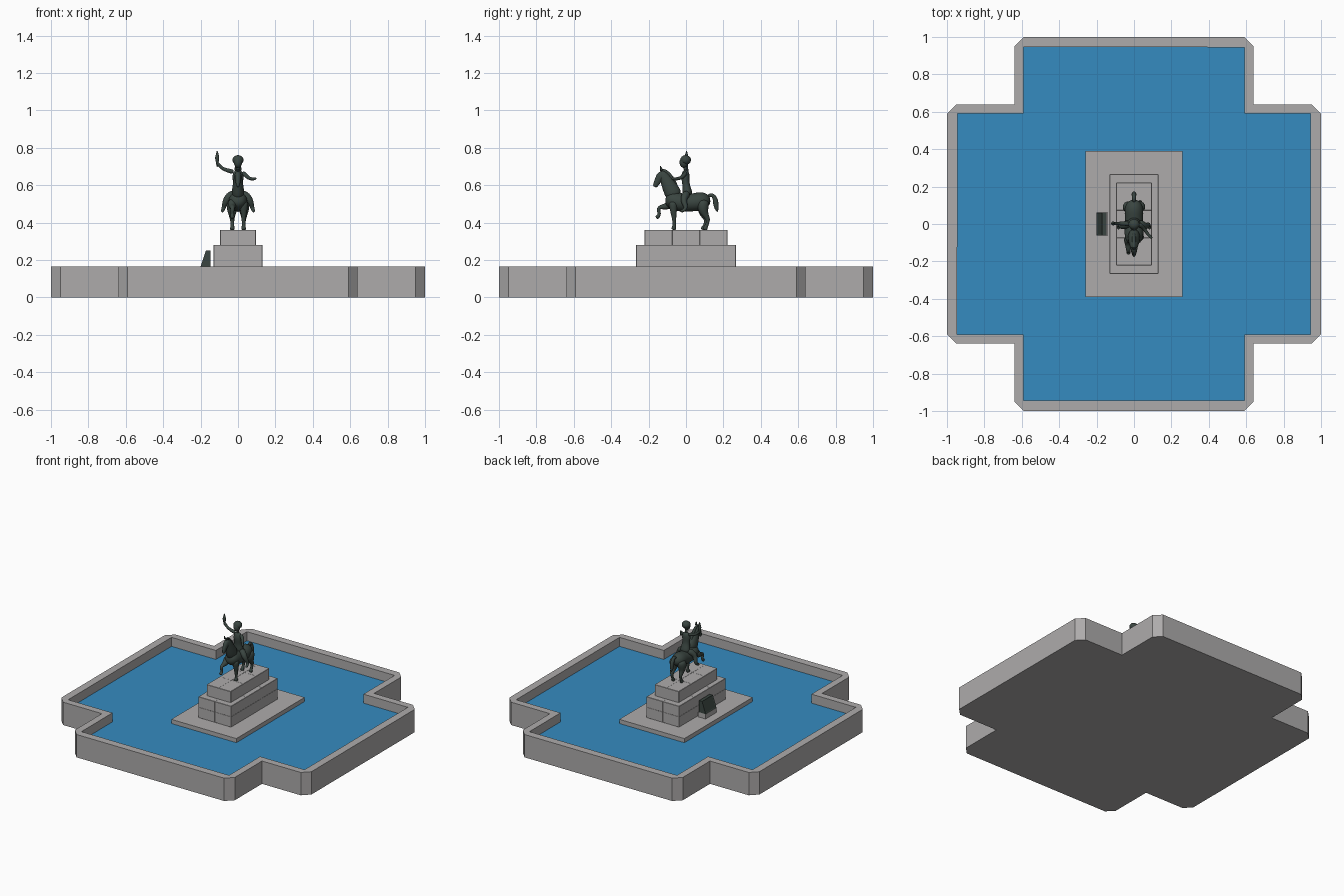
import bpy, bmesh
from mathutils import Vector, Matrix
from math import cos, sin, tau

if "Cube" in bpy.data.objects:
    bpy.data.objects.remove(bpy.data.objects["Cube"])


def material(name, rgb):
    m = bpy.data.materials.new(name)
    m.use_nodes = True
    m.diffuse_color = (*rgb, 1)
    m.node_tree.nodes["Principled BSDF"].inputs["Base Color"].default_value = (*rgb, 1)
    return m


STONE = material("pale_stone", (0.42, 0.41, 0.41))
WATER = material("pool_blue", (0.036, 0.26, 0.53))
BRONZE = material("dark_bronze", (0.042, 0.06, 0.052))


def finish(bm, name, mat, smooth=0):
    bmesh.ops.recalc_face_normals(bm, faces=bm.faces)
    mesh = bpy.data.meshes.new(name)
    bm.to_mesh(mesh)
    bm.free()
    ob = bpy.data.objects.new(name, mesh)
    bpy.context.collection.objects.link(ob)
    mesh.materials.append(mat)
    if smooth:
        mesh.polygons.foreach_set("use_smooth", [True] * len(mesh.polygons))
        sub = ob.modifiers.new("rounding", "SUBSURF")
        sub.levels = sub.render_levels = smooth
    return ob


def box(name, half_x, half_y, z0, z1, mat, centre_x=0, cuts=None):
    """Solid box; cuts is (columns, courses) of shallow masonry joints."""
    bm = bmesh.new()
    bmesh.ops.create_cube(bm, size=1)
    for v in bm.verts:
        v.co = (centre_x + v.co.x * 2 * half_x, v.co.y * 2 * half_y, z0 + (v.co.z + 0.5) * (z1 - z0))
    if cuts:
        cols, rows = cuts
        planes = [((0, half_y * (2 * i / cols - 1), 0), (0, 1, 0)) for i in range(1, cols)]
        planes += [((0, 0, z0 + (z1 - z0) * i / rows), (0, 0, 1)) for i in range(1, rows)]
        planes.append(((0, 0, 0), (1, 0, 0)))
        for co, no in planes:
            bmesh.ops.bisect_plane(bm, geom=bm.verts[:] + bm.edges[:] + bm.faces[:], plane_co=co, plane_no=no)
        bmesh.ops.recalc_face_normals(bm, faces=bm.faces)
        bmesh.ops.inset_individual(bm, faces=bm.faces[:], thickness=0.001, depth=0.001)
    return finish(bm, name, mat)


def loft(name, path, wide=1.0, sides=8, level=2):
    """Rounded tube through (x, y, z, radius) points; wide scales the first axis."""
    pts = [Vector(p[:3]) for p in path]
    span = pts[-1] - pts[0]
    ref = Vector((0, 1, 0)) if abs(span.x) > 0.75 * span.length else Vector((1, 0, 0))
    bm = bmesh.new()
    rings = []
    for i, p in enumerate(pts):
        t = (pts[min(i + 1, len(pts) - 1)] - pts[max(i - 1, 0)]).normalized()
        u = (ref - t * ref.dot(t)).normalized()
        w = t.cross(u)
        r = path[i][3]
        rings.append([bm.verts.new(p + u * (r * wide * cos(tau * k / sides)) + w * (r * sin(tau * k / sides)))
                      for k in range(sides)])
    for a, b in zip(rings, rings[1:]):
        for k in range(sides):
            n = (k + 1) % sides
            bm.faces.new((a[k], a[n], b[n], b[k]))
    bm.faces.new(rings[0])
    bm.faces.new(rings[-1])
    return finish(bm, name, BRONZE, level)


def ball(name, centre, size):
    bm = bmesh.new()
    mat = Matrix.Translation(centre) @ Matrix.Diagonal((*size, 1))
    bmesh.ops.create_uvsphere(bm, u_segments=14, v_segments=9, radius=1, matrix=mat)
    return finish(bm, name, BRONZE, 1)


# Cross-shaped basin: one quadrant outline turned four times
outer, inner = [], []
corner_out = [(1, 0.59), (0.95, 0.64), (0.64, 0.64), (0.64, 0.95), (0.59, 1)]
corner_in = [(0.945, 0.59), (0.945, 0.59), (0.59, 0.59), (0.59, 0.945), (0.59, 0.945)]
for q in range(4):
    turn = Matrix.Rotation(q * tau / 4, 3, "Z")
    outer += [turn @ Vector((x, y, 0)) for x, y in corner_out]
    inner += [turn @ Vector((x, y, 0)) for x, y in corner_in]
RIM, LEVEL = 0.165, 0.1
bm = bmesh.new()
loops = [[bm.verts.new((p.x, p.y, z)) for p in ring]
         for ring, z in ((outer, 0), (outer, RIM), (inner, RIM), (inner, LEVEL))]
for a, b in zip(loops, loops[1:]):
    for k in range(len(a)):
        n = (k + 1) % len(a)
        bm.faces.new((a[k], a[n], b[n], b[k]))
bm.faces.new(loops[0])
bmesh.ops.remove_doubles(bm, verts=bm.verts, dist=0.0001)
finish(bm, "basin_wall", STONE)

# Water surface
bm = bmesh.new()
surface = [p for i, p in enumerate(inner) if (p - inner[i - 1]).length > 0.001]
face = bm.faces.new([bm.verts.new((p.x, p.y, LEVEL)) for p in surface])
water = finish(bm, "water", WATER)
if water.data.polygons[0].normal.z < 0:
    water.data.flip_normals()

# Stepped pedestal
box("island_slab", 0.26, 0.39, 0.09, 0.13, STONE)
box("lower_tier", 0.13, 0.265, 0.13, 0.28, STONE, cuts=(3, 2))
box("upper_tier", 0.095, 0.22, 0.28, 0.36, STONE, cuts=(3, 1))

# Sloping plaque on its footing
box("plaque_footing", 0.03, 0.062, 0.13, 0.165, STONE, centre_x=-0.17)
bm = bmesh.new()
profile = [(-0.2, 0.165), (-0.172, 0.25), (-0.148, 0.25), (-0.148, 0.165)]
ends = [[bm.verts.new((x, y, z)) for x, z in profile] for y in (-0.062, 0.062)]
for k in range(4):
    n = (k + 1) % 4
    bm.faces.new((ends[0][k], ends[0][n], ends[1][n], ends[1][k]))
for e in ends:
    bm.faces.new(e)
bmesh.ops.recalc_face_normals(bm, faces=bm.faces)
panel = [f for f in bm.faces if f.normal.x < -0.5]
bmesh.ops.inset_region(bm, faces=panel, thickness=0.008, depth=-0.003)
finish(bm, "plaque", BRONZE)

# Horse trunk, neck and head
loft("horse_body", [(0, -0.11, 0.53, 0.022), (0, -0.085, 0.525, 0.05), (0, -0.04, 0.508, 0.054),
                    (0, 0.02, 0.505, 0.049), (0, 0.07, 0.513, 0.054), (0, 0.108, 0.52, 0.045),
                    (0, 0.13, 0.525, 0.018)], wide=1.02, sides=10)
loft("horse_neck", [(0, -0.055, 0.53, 0.052), (0, -0.082, 0.58, 0.047), (0, -0.105, 0.625, 0.036),
                    (0, -0.122, 0.655, 0.028), (0, -0.137, 0.672, 0.018)], wide=0.75)
loft("horse_head", [(0, -0.12, 0.667, 0.018), (0, -0.134, 0.65, 0.028), (0, -0.15, 0.625, 0.02),
                    (0, -0.162, 0.602, 0.016), (0, -0.168, 0.59, 0.011)], wide=0.75)
loft("horse_mane", [(0, -0.14, 0.682, 0.008), (0, -0.115, 0.678, 0.013), (0, -0.085, 0.648, 0.016),
                    (0, -0.06, 0.605, 0.016), (0, -0.045, 0.565, 0.01)], wide=0.7)
loft("horse_tail", [(0, 0.115, 0.54, 0.012), (0, 0.14, 0.552, 0.012), (0, 0.157, 0.53, 0.015),
                    (0, 0.16, 0.49, 0.017), (0, 0.168, 0.455, 0.004)], wide=0.9)

for side, word in ((1, "left"), (-1, "right")):
    back = 0.005 * side
    loft(f"horse_{word}_ear", [(side * 0.012, -0.128, 0.676, 0.008), (side * 0.013, -0.134, 0.69, 0.007),
                               (side * 0.014, -0.138, 0.704, 0.002)], sides=6)
    loft(f"horse_{word}_hind_leg",
         [(side * 0.026, 0.095, 0.525, 0.036), (side * 0.032, 0.088, 0.475, 0.034),
          (side * 0.032, 0.097 + back, 0.44, 0.019), (side * 0.031, 0.115 + back, 0.418, 0.013),
          (side * 0.03, 0.108 + back, 0.39, 0.009), (side * 0.03, 0.1 + back, 0.375, 0.012),
          (side * 0.03, 0.094 + back, 0.36, 0.016)])

# Standing left foreleg, raised right foreleg
loft("horse_left_foreleg", [(0.03, -0.07, 0.52, 0.032), (0.031, -0.067, 0.465, 0.02), (0.03, -0.064, 0.428, 0.013),
                            (0.03, -0.062, 0.39, 0.009), (0.03, -0.064, 0.375, 0.012), (0.03, -0.068, 0.36, 0.016)])
loft("horse_right_foreleg", [(-0.03, -0.07, 0.52, 0.032), (-0.031, -0.1, 0.482, 0.021), (-0.03, -0.138, 0.485, 0.013),
                             (-0.03, -0.15, 0.472, 0.012), (-0.03, -0.14, 0.445, 0.009),
                             (-0.03, -0.15, 0.432, 0.012), (-0.03, -0.16, 0.425, 0.012)])

# Rider
loft("rider_torso", [(0, 0.01, 0.54, 0.03), (0, 0.006, 0.57, 0.028), (0, 0, 0.605, 0.02),
                     (0, -0.004, 0.64, 0.025), (0, -0.002, 0.668, 0.022), (0, -0.002, 0.682, 0.01)], wide=1.35)
loft("rider_neck", [(0, -0.002, 0.67, 0.013), (0, -0.004, 0.71, 0.012)], sides=6)
ball("rider_head", (0, -0.012, 0.722, ), (0.023, 0.024, 0.03))
ball("rider_hair", (0, -0.002, 0.735), (0.031, 0.03, 0.026))
for side, word in ((1, "left"), (-1, "right")):
    loft(f"rider_{word}_leg", [(side * 0.02, 0.01, 0.56, 0.025), (side * 0.056, -0.012, 0.535, 0.022),
                               (side * 0.068, -0.012, 0.51, 0.017), (side * 0.075, 0.0, 0.485, 0.013),
                               (side * 0.08, -0.005, 0.468, 0.01), (side * 0.085, -0.03, 0.458, 0.009)])
loft("rider_right_arm", [(-0.022, 0, 0.67, 0.014), (-0.05, 0.002, 0.678, 0.012), (-0.08, 0.003, 0.686, 0.01),
                         (-0.1, 0.003, 0.705, 0.009), (-0.112, 0.003, 0.722, 0.01)])
loft("rider_left_arm", [(0.022, 0, 0.67, 0.014), (0.045, -0.012, 0.65, 0.012), (0.057, -0.03, 0.637, 0.01),
                        (0.078, -0.06, 0.632, 0.009), (0.098, -0.078, 0.636, 0.008)])
loft("torch", [(-0.111, 0.003, 0.695, 0.004), (-0.111, 0.003, 0.72, 0.007), (-0.111, 0.003, 0.738, 0.012),
               (-0.112, 0.003, 0.75, 0.012), (-0.11, 0.003, 0.765, 0.008), (-0.112, 0.003, 0.785, 0.002)])
